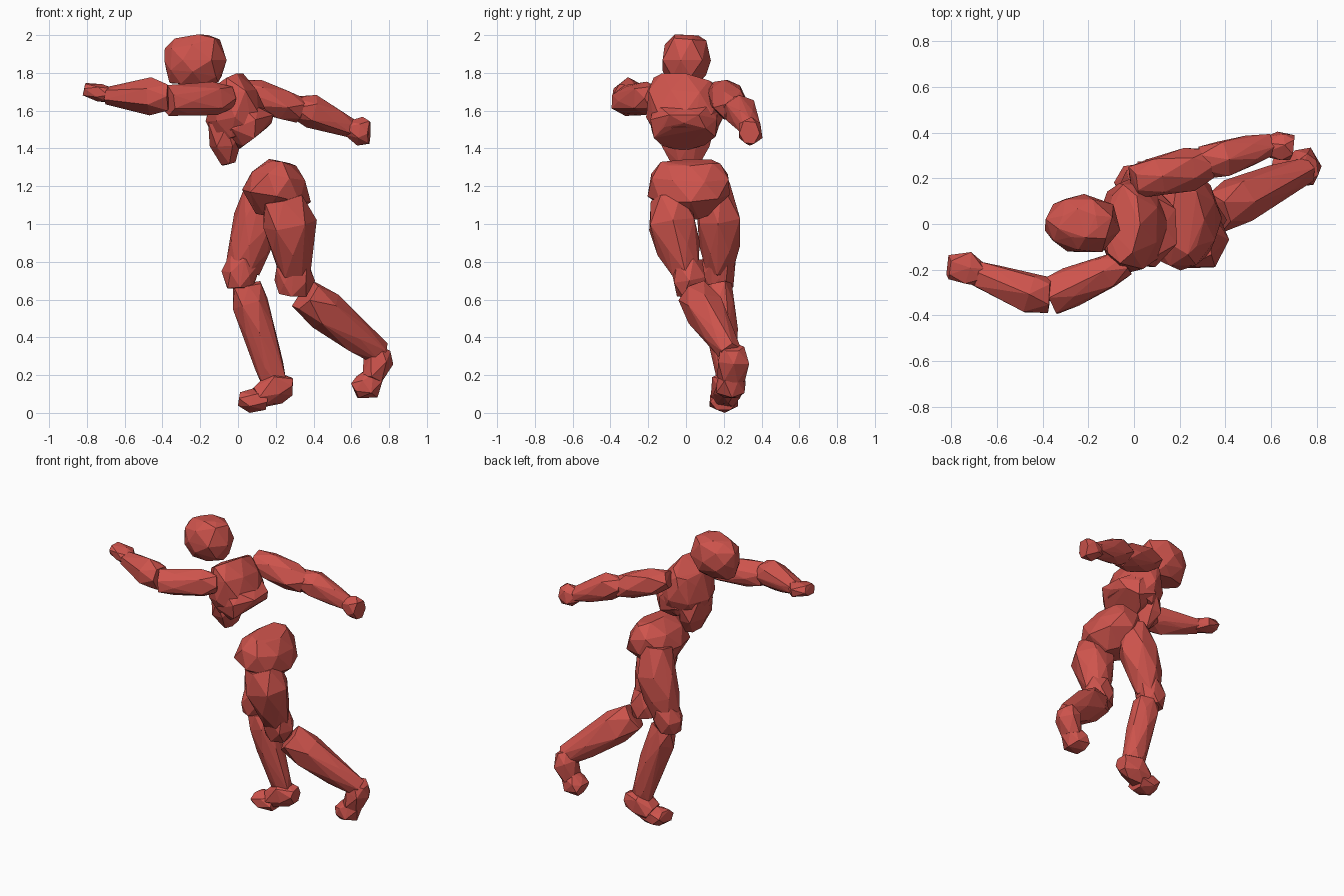
import bpy, bmesh, math, random
from mathutils import Vector

random.seed(4)
red = bpy.data.materials.new("red")
red.diffuse_color = (0.62, 0.088, 0.073, 1)


def chunk(name, *stations, sides=6, swell=1.06, jitter=0.007):
    """Faceted body part: hull of staggered rings; station = x, y, z, half width, half depth."""
    bm = bmesh.new()
    pts = [Vector(s[:3]) for s in stations]
    for i, s in enumerate(stations):
        d = (pts[min(i + 1, len(pts) - 1)] - pts[max(i - 1, 0)]).normalized()
        y = Vector((0, 1, 0))
        u = (y - d * d.dot(y)).normalized()   # sideways
        v = d.cross(u)                        # front to back / up
        for k in range(sides):
            a = math.tau * (k + 0.5 * (i % 2)) / sides
            p = pts[i] + swell * (u * s[3] * math.cos(a) + v * s[4] * math.sin(a))
            p += Vector([random.uniform(-jitter, jitter) for _ in range(3)])
            p.z = max(p.z, 0.0)
            bm.verts.new(p)
    bmesh.ops.convex_hull(bm, input=bm.verts[:])
    loose = [vt for vt in bm.verts if not vt.link_faces]
    bmesh.ops.delete(bm, geom=loose, context='VERTS')
    bmesh.ops.recalc_face_normals(bm, faces=bm.faces[:])
    me = bpy.data.meshes.new(name)
    bm.to_mesh(me)
    bm.free()
    me.materials.append(red)
    ob = bpy.data.objects.new(name, me)
    bpy.context.collection.objects.link(ob)
    return ob


# Head, leaning forward (towards -x)
chunk("head", (-.24, 0, 1.745, .07, .13), (-.24, 0, 1.80, .115, .15), (-.22, 0, 1.87, .13, .165),
      (-.24, 0, 1.955, .11, .145), (-.245, 0, 1.995, .06, .09), sides=7, swell=1.02)

# Torso: chest with flared ribs, belly and separate pelvis
chunk("chest", (-.05, .0, 1.755, .17, .08), (-.015, -.01, 1.68, .19, .125),
      (-.01, -.01, 1.57, .195, .15), (.02, -.01, 1.47, .15, .14), sides=8)
chunk("ribs", (.03, -.01, 1.62, .16, .10), (.03, -.01, 1.53, .18, .165),
      (.085, -.01, 1.46, .15, .105), sides=8)
chunk("belly", (-.06, 0, 1.52, .14, .10), (-.075, 0, 1.41, .135, .075), (-.05, 0, 1.32, .07, .035))
chunk("pelvis", (.23, .02, 1.325, .15, .07), (.215, .02, 1.25, .21, .15),
      (.20, .02, 1.15, .205, .175), (.18, .03, 1.04, .08, .09), sides=8)

# Arm reaching forward
chunk("front_upper_arm", (-.04, -.17, 1.67, .05, .06), (-.12, -.21, 1.665, .075, .09),
      (-.28, -.28, 1.65, .085, .08), (-.37, -.32, 1.65, .085, .075))
chunk("front_forearm", (-.37, -.31, 1.67, .075, .07), (-.46, -.305, 1.675, .085, .09),
      (-.60, -.245, 1.675, .065, .06), (-.69, -.22, 1.685, .055, .045))
chunk("front_hand", (-.67, -.215, 1.68, .05, .04), (-.73, -.195, 1.695, .075, .05),
      (-.81, -.19, 1.71, .055, .035))

# Arm trailing behind
chunk("back_upper_arm", (.00, .18, 1.71, .07, .05), (.10, .21, 1.68, .085, .085),
      (.24, .24, 1.63, .085, .08), (.33, .265, 1.60, .065, .065))
chunk("back_forearm", (.29, .27, 1.615, .065, .06), (.39, .285, 1.60, .08, .085),
      (.50, .325, 1.55, .065, .065), (.60, .345, 1.505, .05, .045))
chunk("back_hand", (.57, .34, 1.51, .04, .04), (.64, .34, 1.49, .065, .07),
      (.695, .335, 1.485, .055, .06))

# Standing leg
chunk("standing_thigh", (.12, .14, 1.20, .09, .09), (.11, .175, 1.03, .12, .12),
      (.065, .18, .88, .10, .11), (.025, .17, .76, .075, .085))
chunk("standing_knee", (.04, .175, .82, .08, .09), (.005, .175, .73, .085, .095),
      (.01, .175, .66, .075, .075))
chunk("standing_shin", (.05, .17, .68, .07, .08), (.065, .175, .58, .085, .09),
      (.115, .19, .44, .08, .08), (.17, .21, .25, .06, .07), (.19, .21, .17, .05, .07))
chunk("standing_heel", (.285, .22, .14, .05, .045), (.20, .22, .14, .085, .09),
      (.11, .21, .085, .08, .06))
chunk("standing_toes", (.15, .20, .06, .07, .05), (.07, .20, .065, .085, .06),
      (.01, .20, .075, .065, .04))

# Kicked-back leg, crossing towards +y
chunk("back_thigh", (.24, -.08, 1.13, .10, .11), (.275, -.075, 1.00, .125, .135),
      (.285, -.04, .87, .105, .105), (.295, .00, .74, .08, .08))
chunk("back_knee", (.285, .00, .79, .08, .085), (.30, .02, .70, .09, .10),
      (.29, .03, .63, .075, .075))
chunk("back_shin", (.355, .05, .62, .09, .09), (.46, .10, .54, .10, .11),
      (.62, .18, .405, .075, .085), (.75, .24, .31, .055, .06))
chunk("back_heel", (.765, .25, .345, .06, .045), (.74, .25, .28, .085, .075),
      (.71, .24, .18, .07, .055))
chunk("back_toes", (.72, .24, .20, .06, .055), (.68, .24, .14, .08, .075),
      (.62, .24, .115, .065, .045))
